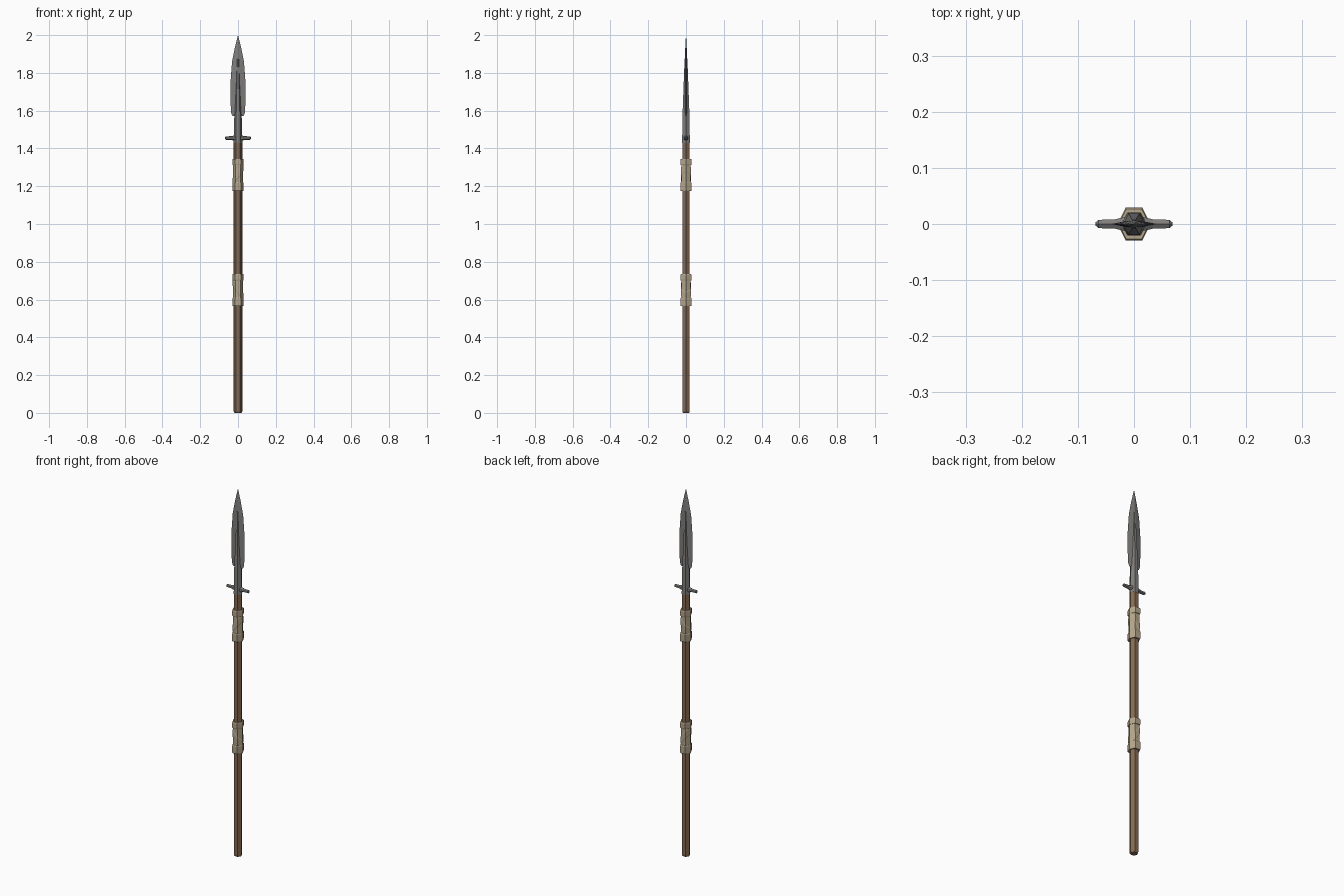
import bpy, bmesh, math

if "Cube" in bpy.data.objects:
    bpy.data.objects.remove(bpy.data.objects["Cube"])

def material(name, rgb):
    m = bpy.data.materials.new(name)
    m.diffuse_color = (*rgb, 1)
    m.use_nodes = True
    m.node_tree.nodes["Principled BSDF"].inputs["Base Color"].default_value = m.diffuse_color
    return m

wood = material("brown wood", (0.235, 0.145, 0.085))
cloth = material("tan cloth", (0.46, 0.38, 0.26))
steel = material("grey steel", (0.215, 0.21, 0.205))

def loft(name, rings, mat):
    """Skin a list of equal-length point rings, capping both ends."""
    bm = bmesh.new()
    vs = [[bm.verts.new(p) for p in r] for r in rings]
    n = len(rings[0])
    for a, b in zip(vs, vs[1:]):
        for i in range(n):
            j = (i + 1) % n
            bm.faces.new((a[i], a[j], b[j], b[i]))
    bm.faces.new(vs[0][::-1])
    bm.faces.new(vs[-1])
    bmesh.ops.recalc_face_normals(bm, faces=bm.faces)
    me = bpy.data.meshes.new(name)
    bm.to_mesh(me)
    bm.free()
    me.materials.append(mat)
    ob = bpy.data.objects.new(name, me)
    bpy.context.collection.objects.link(ob)
    return ob

def ring(z, rx, ry=None, n=6, slope=0.0):
    """Horizontal ring with corners on the x axis, optionally tilted along x."""
    ry = rx if ry is None else ry
    pts = []
    for i in range(n):
        a = 2 * math.pi * i / n
        x = rx * math.cos(a)
        pts.append((x, ry * math.sin(a), z + slope * x))
    return pts

# hexagonal shaft with bevelled butt
loft("shaft", [ring(0, 0.018), ring(0.008, 0.0225), ring(1.44, 0.0225)], wood)

# two cloth grips: sleeve, end bands and a slanted band
for label, z, s in (("lower", 0.565, -1.3), ("upper", 1.175, 1.3)):
    loft(label + "_grip_sleeve",
         [ring(z + 0.02, 0.0265, 0.0285), ring(z + 0.15, 0.0265, 0.0285)], cloth)
    for part, a, b in (("bottom", 0, 0.045), ("top", 0.137, 0.17)):
        loft(f"{label}_grip_{part}_band",
             [ring(z + a, 0.0285, 0.0325), ring(z + a + 0.004, 0.0295, 0.034),
              ring(z + b - 0.004, 0.0295, 0.034), ring(z + b, 0.0275, 0.031)], cloth)
    loft(label + "_grip_slanted_band",
         [ring(z + 0.066, 0.0265, 0.0285, slope=s), ring(z + 0.071, 0.028, 0.0305, slope=s),
          ring(z + 0.105, 0.028, 0.0305, slope=s), ring(z + 0.11, 0.0265, 0.0285, slope=s)],
         cloth)

# socket running up into a tapering midrib
loft("socket_and_rib",
     [ring(1.43, 0.0235), ring(1.575, 0.0195, 0.0215),
      ring(1.875, 0.006, 0.0085), ring(1.88, 0.001, 0.004)], steel)

# leaf blade, diamond section
profile = [(1.572, 0.030, 0.007), (1.59, 0.037, 0.008), (1.68, 0.0405, 0.008),
           (1.76, 0.039, 0.0075), (1.86, 0.0315, 0.0065), (1.93, 0.0175, 0.004),
           (2.0, 0.0004, 0.0004)]
loft("blade", [ring(z, w, t, 4) for z, w, t in profile], steel)

# cross lugs: six-sided bar along x with pointed ends
half = [(0.069, 0.003), (0.063, 0.009), (0.034, 0.010), (0.02, 0.014)]
stations = [(-x, r) for x, r in half] + half[::-1]
loft("cross_lugs",
     [[(x, r * math.cos(math.pi * i / 3 + math.pi / 6) * 0.95,
        1.455 + r * math.sin(math.pi * i / 3 + math.pi / 6)) for i in range(6)]
      for x, r in stations], steel)
